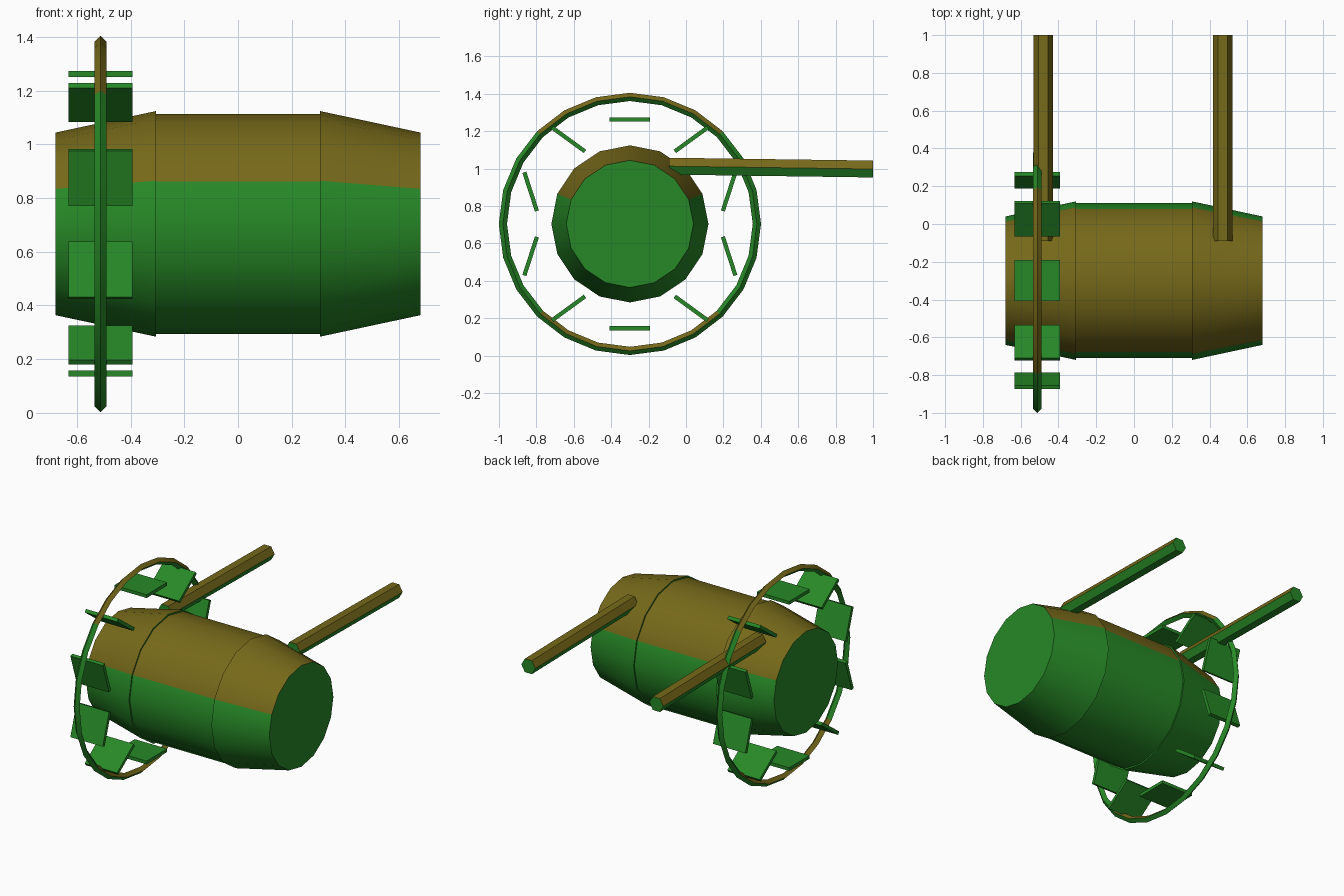
import bpy, bmesh, math
from mathutils import Matrix, Vector

if "Cube" in bpy.data.objects:
    bpy.data.objects.remove(bpy.data.objects["Cube"])

CY, CZ = -0.30, 0.704      # barrel and wheel axis


def material(name, rgb):
    m = bpy.data.materials.new(name)
    m.diffuse_color = (*rgb, 1)
    m.use_nodes = True
    m.node_tree.nodes["Principled BSDF"].inputs["Base Color"].default_value = m.diffuse_color
    return m


GREEN = material("green_paint", (0.02, 0.25, 0.02))
BROWN = material("weathered_top", (0.18, 0.14, 0.01))


def finish(bm, name, weathered=True, smooth=True):
    """Turn a bmesh into an object; upward faces get the weathered colour."""
    bmesh.ops.recalc_face_normals(bm, faces=bm.faces)
    for f in bm.faces:
        f.material_index = int(weathered and f.normal.z > 0.45)
    me = bpy.data.meshes.new(name)
    bm.to_mesh(me)
    bm.free()
    me.materials.append(GREEN)
    me.materials.append(BROWN)
    ob = bpy.data.objects.new(name, me)
    bpy.context.collection.objects.link(ob)
    if smooth:
        bpy.ops.object.select_all(action='DESELECT')
        ob.select_set(True)
        bpy.context.view_layer.objects.active = ob
        bpy.ops.object.shade_smooth_by_angle(angle=math.radians(40))
    return ob


def drum(name, x0, x1, r0, r1):
    """16-sided drum lying along x."""
    bm = bmesh.new()
    bmesh.ops.create_cone(
        bm, cap_ends=True, segments=16, radius1=r0, radius2=r1, depth=x1 - x0,
        matrix=Matrix.Translation(((x0 + x1) / 2, CY, CZ)) @ Matrix.Rotation(math.pi / 2, 4, 'Y'))
    finish(bm, name)


# barrel: straight middle and two tapered ends
drum("barrel_middle", -0.31, 0.31, 0.41, 0.41)
drum("barrel_end_left", -0.68, -0.306, 0.34, 0.42)
drum("barrel_end_right", 0.306, 0.68, 0.42, 0.34)

# handles: six-sided poles running backwards, slightly lower at the tip
for side, x in (("left", -0.48), ("right", 0.47)):
    bm = bmesh.new()
    axes = Matrix(((0, 1, 0, 0), (0, 0, 1, 0), (1, 0, 0, 0), (0, 0, 0, 1)))
    bmesh.ops.create_cone(bm, cap_ends=True, segments=6, radius1=0.052, radius2=0.052,
                          depth=1.09, matrix=Matrix.Translation((x, 0.455, 1.005)) @ axes)
    for v in bm.verts:
        v.co.z -= 0.014 * (v.co.y - 0.455)
    finish(bm, "handle_" + side, smooth=False)

# wheel hoop: 24 segments with a diamond section
bm = bmesh.new()
SEG, MAJOR, MINOR = 24, 0.679, 0.022
loops = []
for i in range(SEG):
    a = 2 * math.pi * i / SEG
    loop = []
    for j in range(4):
        t = j * math.pi / 2
        r = MAJOR + MINOR * math.cos(t)
        loop.append(bm.verts.new((-0.512 + MINOR * math.sin(t),
                                  CY + r * math.sin(a), CZ + r * math.cos(a))))
    loops.append(loop)
for i in range(SEG):
    p, q = loops[i], loops[(i + 1) % SEG]
    for j in range(4):
        k = (j + 1) % 4
        bm.faces.new((p[j], p[k], q[k], q[j]))
finish(bm, "wheel_hoop")

# paddles: ten flat boards around the hoop, each turned against its position angle
for i in range(10):
    a = 2 * math.pi * i / 10
    bm = bmesh.new()
    pos = Vector((-0.512, CY + 0.558 * math.sin(a), CZ + 0.558 * math.cos(a)))
    bmesh.ops.create_cube(
        bm, size=1, matrix=Matrix.Translation(pos) @ Matrix.Rotation(a, 4, 'X')
        @ Matrix.Diagonal((0.24, 0.217, 0.022, 1)))
    finish(bm, f"paddle_{i + 1}", weathered=False, smooth=False)
